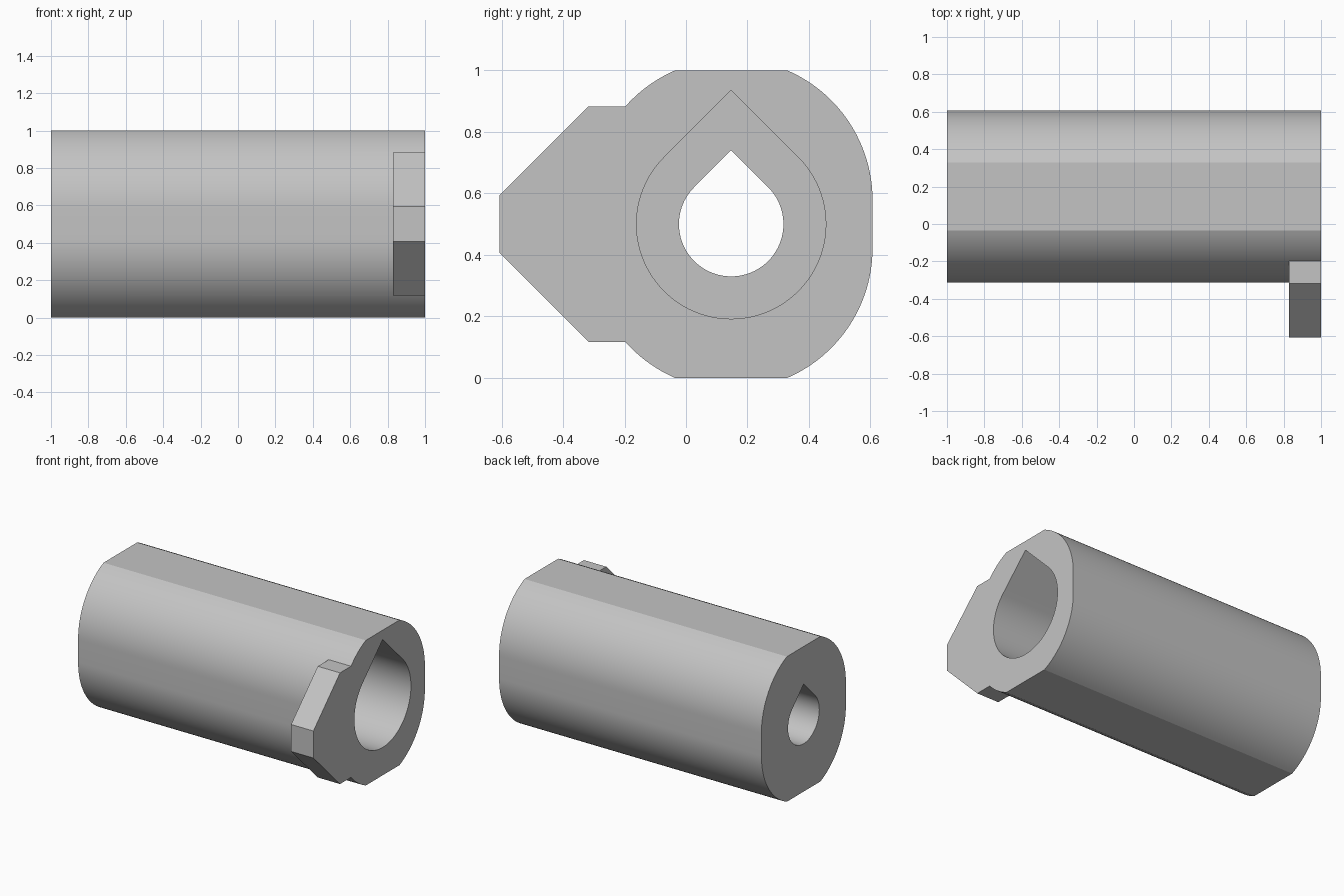
import bpy
import bmesh
from math import sin, cos, pi, sqrt, asin, radians

default = bpy.data.objects.get("Cube")
if default:
    bpy.data.objects.remove(default, do_unlink=True)

AXIS_Y, AXIS_Z = 0.147, 0.5   # shared axis of the body and the bore
SIDE_R = 0.46                 # radius of the rounded flanks
FLAT = 0.183                  # half width of the top and bottom flats
STEP_X = -0.4                 # where the wide bore narrows

grey = bpy.data.materials.new("plain_grey")
grey.use_nodes = True
grey.diffuse_color = (0.55, 0.55, 0.55, 1)
grey.node_tree.nodes["Principled BSDF"].inputs["Base Color"].default_value = grey.diffuse_color


def prism(name, profile, x0, x1):
    """Extrude a (y, z) outline along x."""
    bm = bmesh.new()
    face = bm.faces.new([bm.verts.new((x0, y, z)) for y, z in profile])
    grown = bmesh.ops.extrude_face_region(bm, geom=[face])["geom"]
    moved = [v for v in grown if isinstance(v, bmesh.types.BMVert)]
    bmesh.ops.translate(bm, verts=moved, vec=(x1 - x0, 0, 0))
    bmesh.ops.recalc_face_normals(bm, faces=bm.faces)
    mesh = bpy.data.meshes.new(name)
    bm.to_mesh(mesh)
    bm.free()
    mesh.materials.append(grey)
    obj = bpy.data.objects.new(name, mesh)
    bpy.context.collection.objects.link(obj)
    return obj


def arc(cy, cz, r, a0, a1, n):
    steps = [a0 + (a1 - a0) * i / n for i in range(n + 1)]
    return [(cy + r * cos(a), cz + r * sin(a)) for a in steps]


def teardrop(r):
    """Round hole with a right-angled peak at the top."""
    circle = arc(AXIS_Y, AXIS_Z, r, radians(135), radians(405), 72)
    return circle + [(AXIS_Y, AXIS_Z + r * sqrt(2))]


def combine(target, tool, operation):
    mod = target.modifiers.new(operation.lower(), 'BOOLEAN')
    mod.operation = operation
    mod.solver = 'EXACT'
    mod.object = tool
    tool.hide_render = True
    bpy.context.view_layer.objects.active = target
    bpy.ops.object.modifier_apply(modifier=mod.name)
    bpy.data.objects.remove(tool, do_unlink=True)


# Body: two offset arcs on each flank, cut flat above and below
rise = 0.5 - sqrt(SIDE_R ** 2 - FLAT ** 2)
top_angle = pi / 2 - asin(FLAT / SIDE_R)
quarter = arc(0, rise, SIDE_R, 0, top_angle, 24)
half = [(y, -z) for y, z in reversed(quarter)] + quarter
outline = half + [(-y, -z) for y, z in half]
body = prism("housing_body", [(AXIS_Y + y, AXIS_Z + z) for y, z in outline], -1, 1)

# Tapered lug at the left end of the front
upper = [(0.0, 0.383), (-0.317, 0.383), (-0.607, 0.093)]
lug = upper + [(y, -z) for y, z in reversed(upper)]
combine(body, prism("front_lug", [(y, AXIS_Z + z) for y, z in lug], 0.83, 1), 'UNION')

# Stepped teardrop bore
combine(body, prism("wide_bore", teardrop(0.308), STEP_X, 1.1), 'DIFFERENCE')
combine(body, prism("narrow_bore", teardrop(0.17), -1.1, STEP_X + 0.1), 'DIFFERENCE')

bpy.ops.object.select_all(action='DESELECT')
body.select_set(True)
bpy.context.view_layer.objects.active = body
bpy.ops.object.shade_smooth_by_angle(angle=radians(18))
